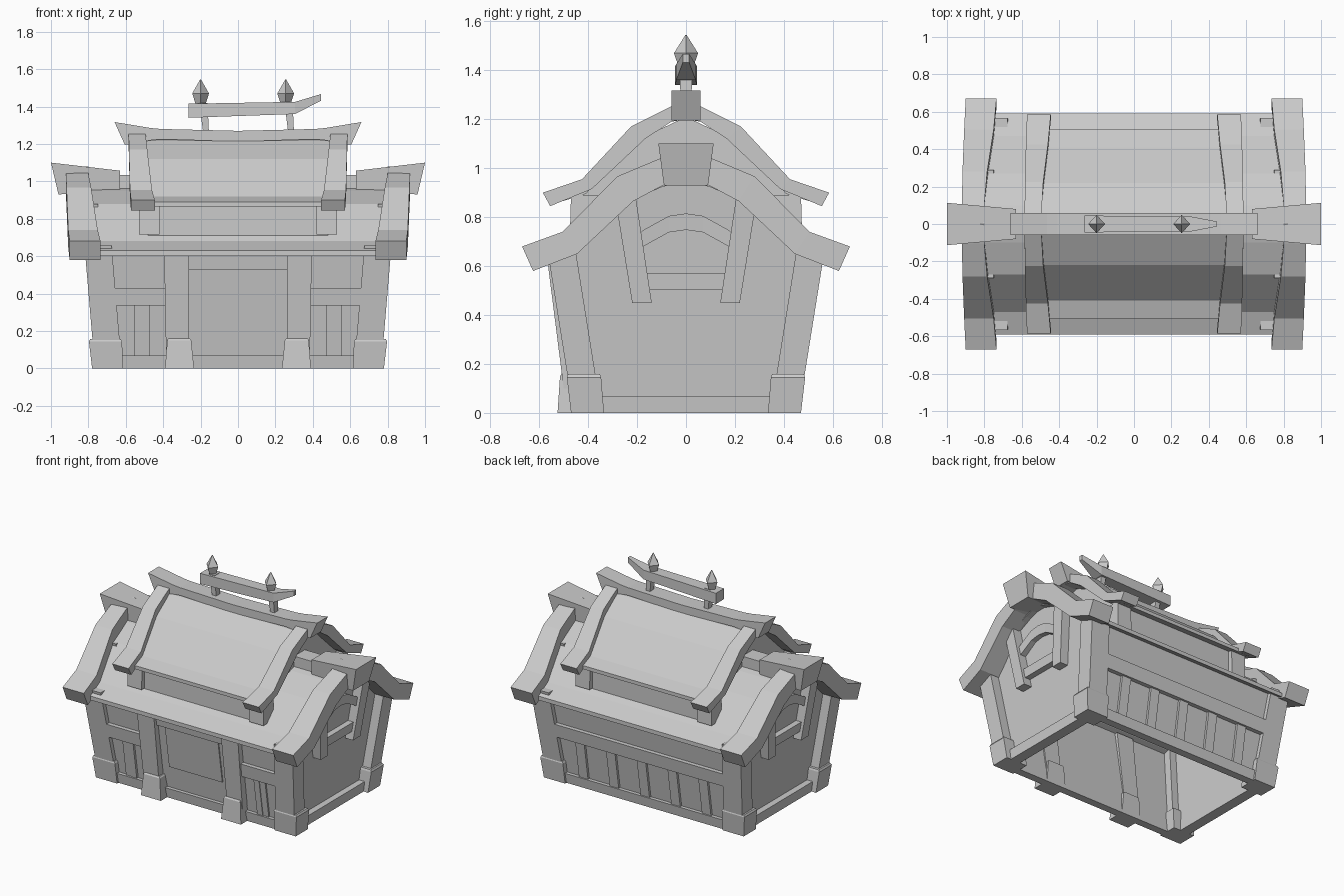
import bpy, bmesh

cube = bpy.data.objects.get("Cube")
if cube:
    bpy.data.objects.remove(cube, do_unlink=True)

# One plain grey for the whole building
grey = bpy.data.materials.new("plain_grey")
grey.use_nodes = True
colour = (0.6, 0.6, 0.6, 1)
grey.diffuse_color = colour
grey.node_tree.nodes["Principled BSDF"].inputs["Base Color"].default_value = colour

LEAN_X, LEAN_Y = 0.085, 0.16   # outward lean of the walls per unit of height


def loft(name, rings, mirror=""):
    """Skin a row of equal rings, cap both ends, mirror over the named axes."""
    bm = bmesh.new()
    rows = [[bm.verts.new(p) for p in ring] for ring in rings]
    n = len(rows[0])
    for a, b in zip(rows, rows[1:]):
        for i in range(n):
            j = (i + 1) % n
            bm.faces.new((a[i], a[j], b[j], b[i]))
    bm.faces.new(rows[0])
    bm.faces.new(rows[-1])
    bmesh.ops.recalc_face_normals(bm, faces=bm.faces)
    mesh = bpy.data.meshes.new(name)
    bm.to_mesh(mesh)
    bm.free()
    mesh.materials.append(grey)
    obj = bpy.data.objects.new(name, mesh)
    bpy.context.collection.objects.link(obj)
    if mirror:
        mod = obj.modifiers.new("Mirror", "MIRROR")
        mod.use_axis = ["X" in mirror, "Y" in mirror, False]
        mod.use_mirror_merge = False
    return obj


def level(x0, x1, y0, y1, z):
    """Horizontal rectangle."""
    return [(x0, y0, z), (x1, y0, z), (x1, y1, z), (x0, y1, z)]


def upright(x, w, z0, z1):
    """Rectangle across the ridge direction."""
    return [(x, -w, z0), (x, w, z0), (x, w, z1), (x, -w, z1)]


def leaning(name, x, y, z, mirror="", lean_x=0.0, lean_y=LEAN_Y):
    """Box that leans outward, given by x, y and z ranges at ground level."""
    sy = 1 if y[0] + y[1] > 0 else -1
    rings = []
    for h in z:
        dx, dy = lean_x * h, lean_y * h * sy
        rings.append(level(x[0] + dx, x[1] + dx, y[0] + dy, y[1] + dy, h))
    return loft(name, rings, mirror)


def over_roof(half):
    """Reflect ridge-to-eave stations so that they span both slopes."""
    flip = [(a, b, -yt, zt, -yb, zb) for a, b, yt, zt, yb, zb in half[:0:-1]]
    return flip + half


def roof_strip(name, half, mirror=""):
    """Sweep a strip over the roof; station = x in, x out, top y z, under y z."""
    loft(name, [[(a, yt, zt), (b, yt, zt), (b, yb, zb), (a, yb, zb)]
                for a, b, yt, zt, yb, zb in over_roof(half)], mirror)


def gable(profile, foot):
    """Closed gable outline from a ridge-to-eave profile and a foot point."""
    half = profile + [foot]
    return half + [(-y, z) for y, z in half[:0:-1]]


# Main roof and its heavy end bands
main = [(0, 0.98), (0.1, 0.95), (0.27, 0.88), (0.47, 0.68), (0.59, 0.63)]
roof_strip("main_roof", [(-0.82, 0.82, y, z, y, z - 0.028) for y, z in main])
roof_strip("main_roof_end_band", [
    (0.80, 0.92, 0, 1.08, 0, 0.96),
    (0.80, 0.92, 0.106, 1.04, 0.094, 0.93),
    (0.785, 0.917, 0.28, 0.967, 0.216, 0.865),
    (0.75, 0.908, 0.505, 0.74, 0.445, 0.65),
    (0.735, 0.90, 0.67, 0.68, 0.625, 0.58)], "X")

# Main ridge with flared ends
loft("main_ridge", [upright(0.45, 0.06, 0.92, 1.035), upright(0.64, 0.06, 0.92, 1.035)], "X")
flare = [upright(0.63, 0.08, 0.95, 1.057), upright(1.0, 0.113, 0.93, 1.10)]
flare[1][0] = (0.96, -0.09, 0.93)
flare[1][1] = (0.96, 0.09, 0.93)
loft("main_ridge_flare", flare, "X")

# Raised upper roof with its walls, posts and end bands
upper = [(0, 1.23), (0.06, 1.215), (0.22, 1.12), (0.41, 0.92), (0.505, 0.89)]
roof_strip("upper_roof", [(-0.53, 0.53, y, z, y, z - 0.025) for y, z in upper])
outline = gable([(0, 1.21), (0.21, 1.11), (0.40, 0.91), (0.44, 0.89)], (0.44, 0.66))
loft("upper_walls", [[(x, y, z) for y, z in outline] for x in (-0.48, 0.48)])
loft("upper_post", [level(0.42, 0.53, 0.36, 0.475, 0.715),
                    level(0.42, 0.53, 0.36, 0.47, 0.89)], "XY")
roof_strip("upper_roof_end_band", [
    (0.495, 0.585, 0, 1.28, 0, 1.20),
    (0.495, 0.585, 0.045, 1.26, 0.06, 1.19),
    (0.485, 0.583, 0.225, 1.17, 0.167, 1.12),
    (0.46, 0.578, 0.425, 0.955, 0.385, 0.915),
    (0.445, 0.572, 0.585, 0.90, 0.555, 0.845)], "X")

# Upper ridge beam, sagging in the middle and tipped up at the ends
half_ridge = [(0, 0, 1.213, 1.27), (0.41, 0.41, 1.225, 1.28),
              (0.465, 0.465, 1.22, 1.285), (0.66, 0.605, 1.195, 1.317)]
ridge = [(-a, -b, z0, z1) for a, b, z0, z1 in half_ridge[:0:-1]] + half_ridge
loft("upper_ridge", [[(b, -0.06, z0), (b, 0.06, z0), (a, 0.06, z1), (a, -0.06, z1)]
                     for a, b, z0, z1 in ridge])

# Roof crest: a beam on two spear-headed pins
loft("crest_beam", [upright(-0.265, 0.045, 1.34, 1.415),
                    upright(0.305, 0.04, 1.36, 1.425),
                    upright(0.445, 0.013, 1.432, 1.467)])
for cx in (-0.2, 0.255):
    loft("crest_pin", [level(cx + a - r, cx + a + r, -r * 1.3, r * 1.3, z)
                       for a, r, z in ((0.03, 0.015, 1.25), (0.015, 0.022, 1.42))])
    loft("crest_spearhead", [
        [(cx + r, 0, z), (cx, r * 1.1, z), (cx - r, 0, z), (cx, -r * 1.1, z)]
        for r, z in ((0.022, 1.40), (0.045, 1.47), (0.002, 1.545))])

# Thin walls, open underneath
leaning("long_wall", (-0.74, 0.74), (0.40, 0.43), (0, 0.645), "Y")
outline = gable([(0, 0.965), (0.1, 0.935), (0.26, 0.87), (0.46, 0.67), (0.53, 0.645)], (0.43, 0))
loft("end_wall", [[(x + LEAN_X * z, y, z) for y, z in outline] for x in (0.67, 0.70)], "X")

# Sills round the foot
leaning("long_sill", (-0.70, 0.70), (0.40, 0.455), (0, 0.07), "Y")
leaning("end_sill", (0.68, 0.745), (-0.40, 0.40), (0, 0.07), "X", LEAN_X, 0)

# Leaning corner posts on flared blocks
leaning("corner_post", (0.62, 0.765), (0.345, 0.46), (0.1, 0.66), "XY", LEAN_X)
loft("corner_block", [level(0.615, 0.78, 0.335, 0.47, 0),
                      level(0.62, 0.797, 0.347, 0.487, 0.145),
                      level(0.627, 0.79, 0.352, 0.482, 0.158)], "XY")

# Entrance posts on blocks
loft("entrance_post", [level(0.265, 0.385, -0.50, -0.41, 0.1),
                       level(0.262, 0.395, -0.568, -0.48, 0.635)], "X")
loft("entrance_block", [level(0.235, 0.39, -0.525, -0.40, 0),
                        level(0.25, 0.378, -0.515, -0.40, 0.15),
                        level(0.257, 0.371, -0.508, -0.40, 0.16)], "X")

# Door panel and lintel
leaning("door_panel", (-0.205, 0.21), (-0.438, -0.42), (0.23, 0.53))
leaning("door_lintel", (-0.28, 0.28), (-0.447, -0.41), (0.53, 0.64))

# Front side rails and slats
leaning("front_rail", (0.37, 0.67), (-0.46, -0.41), (0.335, 0.43), "X")
for x0, x1, out in ((0.47, 0.513, 0.446), (0.513, 0.557, 0.441)):
    leaning("front_slat", (x0, x1), (-out, -0.42), (0.06, 0.34), "X")

# Back rail and slats
leaning("back_rail", (-0.67, 0.67), (0.41, 0.46), (0.335, 0.43))
for i in range(5):
    cx = (i - 2) * 0.24
    leaning("back_slat", (cx - 0.035, cx + 0.035), (0.42, 0.446), (0.06, 0.34))

# Gable frame on both ends: struts, cross rail and arch
loft("gable_strut", [level(0.72, 0.80, 0.14, 0.22, 0.45),
                     level(0.75, 0.84, 0.205, 0.29, 0.88)], "XY")
loft("gable_rail", [[(0.72, y, 0.505), (0.785, y, 0.505), (0.79, y, 0.57), (0.72, y, 0.57)]
                    for y in (-0.18, 0.18)], "X")
arch = [(0, 0.748), (0.07, 0.738), (0.175, 0.68), (0.22, 0.64)]
arch = [(-y, z) for y, z in arch[:0:-1]] + arch
loft("gable_arch", [[(0.73, y, z), (0.80, y, z), (0.805, y, z + 0.067), (0.73, y, z + 0.067)]
                    for y, z in arch], "X")
